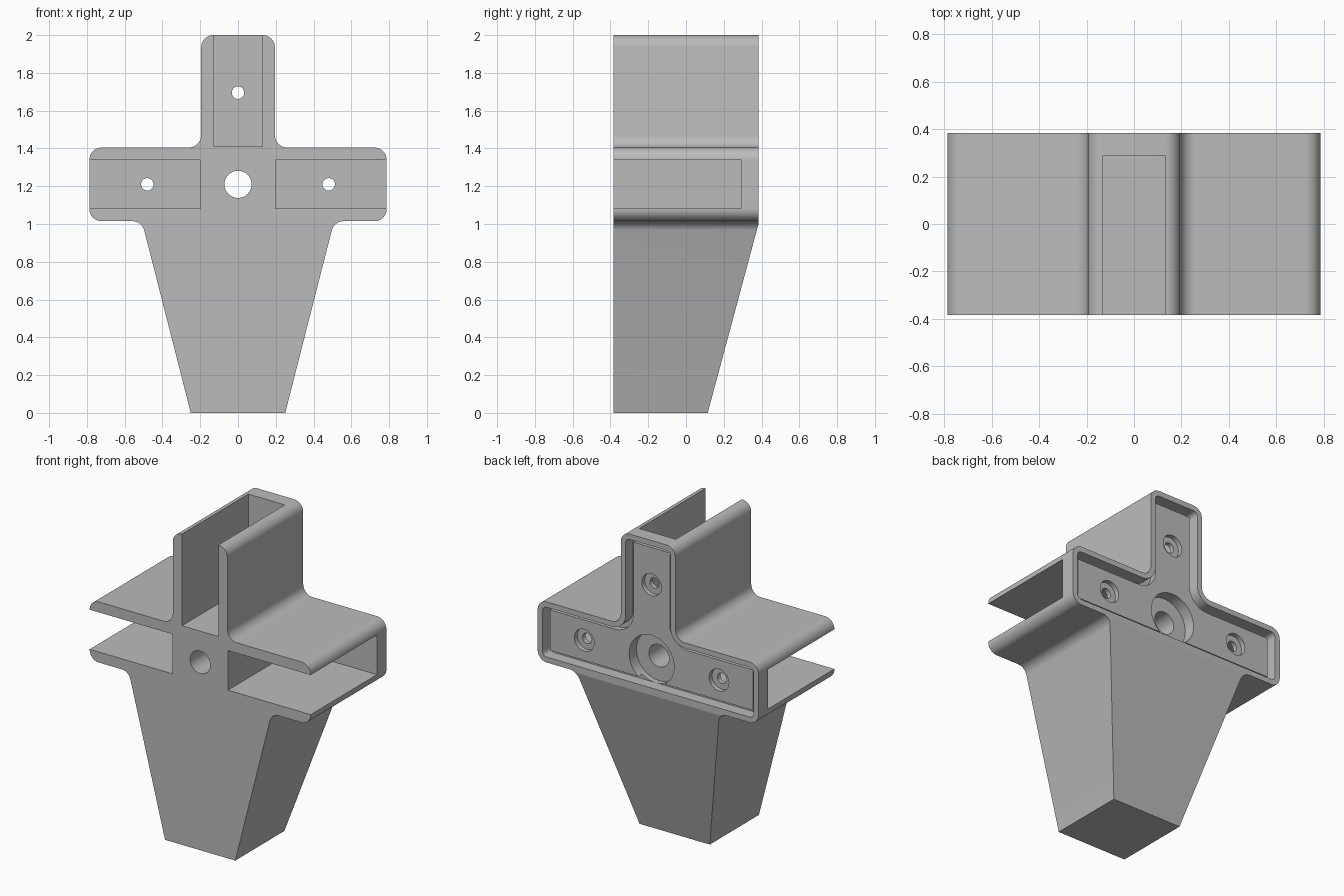
import bpy, bmesh, math
from mathutils import Vector

cube = bpy.data.objects.get("Cube")
if cube:
    bpy.data.objects.remove(cube, do_unlink=True)

BACK, FRONT = 0.385, -0.385
ARM_Z = 1.21

grey = bpy.data.materials.new("plain grey")
grey.use_nodes = True
colour = (0.5, 0.5, 0.5, 1)
grey.diffuse_color = colour
grey.node_tree.nodes["Principled BSDF"].inputs["Base Color"].default_value = colour


def rounded(corners, steps=10):
    """Turn (x, z, radius) corners into an outline with arcs."""
    out = []
    n = len(corners)
    for i, (x, z, r) in enumerate(corners):
        p = Vector((x, z))
        if r < 0.001:
            out.append(p)
            continue
        a = (Vector(corners[i - 1][:2]) - p).normalized()
        b = (Vector(corners[(i + 1) % n][:2]) - p).normalized()
        half = a.angle(b) / 2
        centre = p + (a + b).normalized() * r / math.sin(half)
        start = p + a * r / math.tan(half) - centre
        end = p + b * r / math.tan(half) - centre
        total = start.angle(end)
        for k in range(steps + 1):
            t = k / steps
            out.append(centre + (start * math.sin((1 - t) * total)
                                 + end * math.sin(t * total)) / math.sin(total))
    return out


def mirrored(half):
    """Complete a right-hand outline with its left half."""
    return half + [(-x, z, r) for x, z, r in reversed(half)]


def prism(name, outline, y0, y1):
    bm = bmesh.new()
    face = bm.faces.new([bm.verts.new((p[0], y0, p[1])) for p in outline])
    new = bmesh.ops.extrude_face_region(bm, geom=[face])["geom"]
    moved = [v for v in new if isinstance(v, bmesh.types.BMVert)]
    bmesh.ops.translate(bm, verts=moved, vec=(0, y1 - y0, 0))
    bmesh.ops.recalc_face_normals(bm, faces=bm.faces)
    mesh = bpy.data.meshes.new(name)
    bm.to_mesh(mesh)
    bm.free()
    mesh.materials.append(grey)
    obj = bpy.data.objects.new(name, mesh)
    bpy.context.collection.objects.link(obj)
    return obj


def box(name, x0, x1, z0, z1, y0, y1):
    return prism(name, [(x0, z0), (x1, z0), (x1, z1), (x0, z1)], y0, y1)


def disc(name, x, z, r, y0, y1, sides=48):
    ring = [(x + r * math.cos(math.tau * k / sides),
             z + r * math.sin(math.tau * k / sides)) for k in range(sides)]
    return prism(name, ring, y0, y1)


def combine(obj, other, operation="DIFFERENCE"):
    mod = obj.modifiers.new("combine", "BOOLEAN")
    mod.operation, mod.solver, mod.object = operation, "EXACT", other
    bpy.context.view_layer.objects.active = obj
    bpy.ops.object.modifier_apply(modifier=mod.name)
    bpy.data.objects.remove(other, do_unlink=True)


def tee(inset):
    """Outline of the three-armed head, offset inward."""
    r, c = 0.065 - inset, 0.065 + inset
    stem, arm = 0.195 - inset, 0.787 - inset
    low, high = 1.015 + inset, 1.405 - inset
    return rounded(mirrored([(arm, low, r), (arm, high, r),
                             (stem, high, c), (stem, 2 - inset, r)]))


# Whole bracket outline: tapered leg, two arms and a stem
body = prism("connector_bracket", rounded(mirrored([
    (0.25, 0, 0), (0.509, 1.015, 0.065), (0.787, 1.015, 0.065),
    (0.787, 1.405, 0.065), (0.195, 1.405, 0.065), (0.195, 2, 0.065)])),
    FRONT, BACK)

# Sloping back of the leg
wedge = box("leg_wedge", -1, 1, -0.5, 1.005, 0, 1)
for v in wedge.data.vertices:
    if v.co.y < 0.5:
        v.co.y = BACK + (v.co.z - 1.005) * 0.27 / 1.005
combine(body, wedge)

# Beam sockets open at the front and at the outer ends
combine(body, box("stem_socket", -0.13, 0.13, 1.41, 2.2, -1, 0.29))
for s in (-1, 1):
    x0, x1 = sorted((s * 0.198, s))
    combine(body, box("arm_socket", x0, x1, 1.083, 1.338, -1, 0.29))

# Rim and groove around a raised panel on the back
combine(body, prism("back_recess", tee(0.035), 0.31, 0.6))
combine(body, prism("back_panel", tee(0.065), 0.3, 0.35), "UNION")

# Centre bolt hole and screw holes, each with a counterbore
for x, z, r, wide, floor in ((0, ARM_Z, 0.072, 0.16, 0.275),
                             (0.48, ARM_Z, 0.033, 0.07, 0.32),
                             (-0.48, ARM_Z, 0.033, 0.07, 0.32),
                             (0, 1.695, 0.033, 0.07, 0.32)):
    combine(body, disc("counterbore", x, z, wide, floor, 0.6))
    combine(body, disc("hole", x, z, r, -1, 0.7))

# Smooth the fillets and holes, keep the edges sharp
bpy.ops.object.select_all(action="DESELECT")
body.select_set(True)
bpy.context.view_layer.objects.active = body
bpy.ops.object.shade_smooth_by_angle(angle=math.radians(30))
